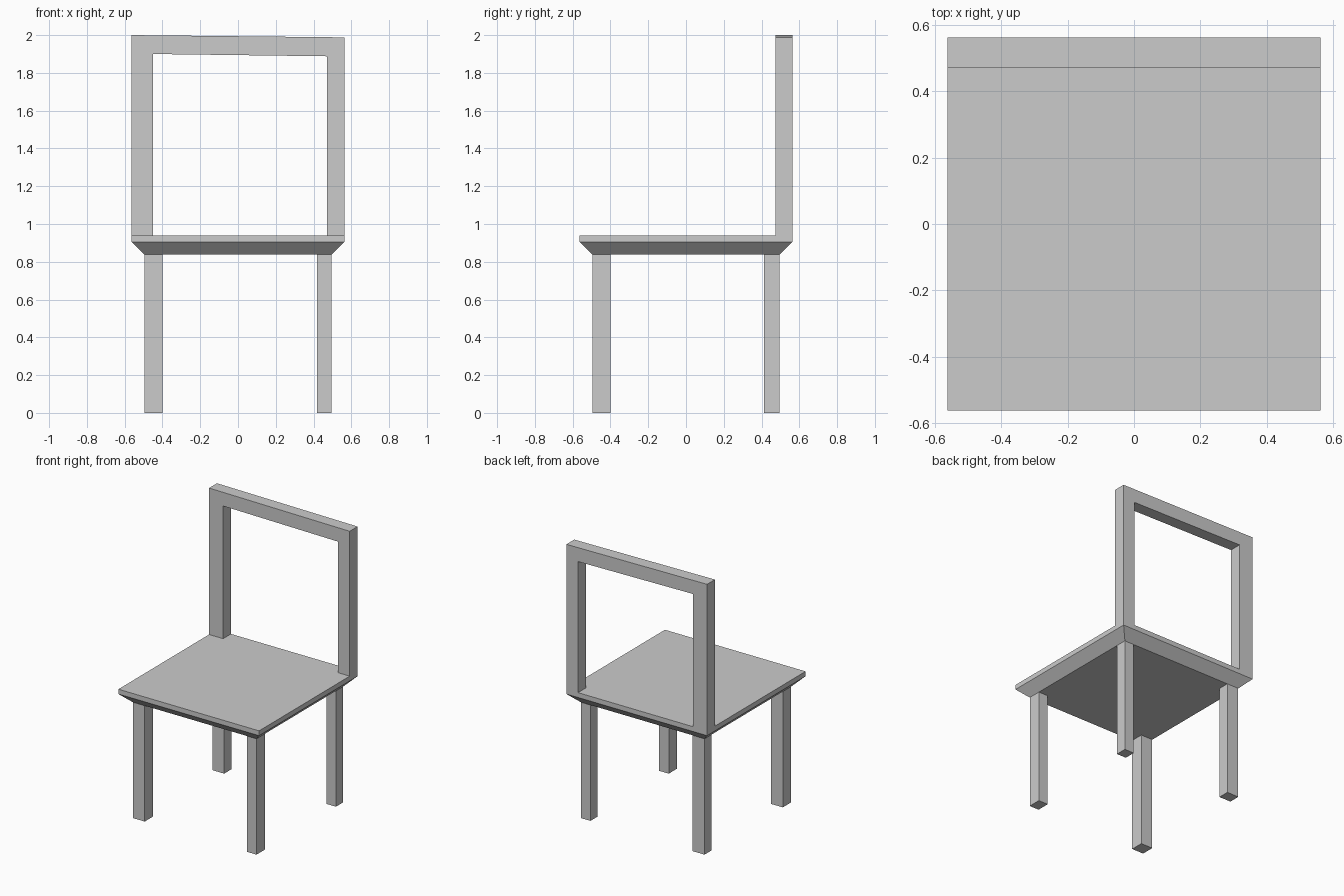
import bpy

if "Cube" in bpy.data.objects:
    bpy.data.objects.remove(bpy.data.objects["Cube"])

HALF = 0.563      # seat half width
FOOT = 0.495      # outer edge of the legs and of the seat underside
SEAT_BOTTOM, SEAT_EDGE, SEAT_TOP = 0.838, 0.905, 0.94


def loft(name, rings):
    """Closed solid through a stack of rings with equal point counts."""
    n = len(rings[0])
    verts = [p for ring in rings for p in ring]
    faces = [tuple(reversed(range(n))), tuple(range(len(verts) - n, len(verts)))]
    for r in range(len(rings) - 1):
        for i in range(n):
            j = (i + 1) % n
            faces.append((r * n + i, r * n + j, (r + 1) * n + j, (r + 1) * n + i))
    mesh = bpy.data.meshes.new(name)
    mesh.from_pydata(verts, [], faces)
    obj = bpy.data.objects.new(name, mesh)
    bpy.context.collection.objects.link(obj)
    return obj


def rect(x0, x1, y0, y1, z):
    return [(x0, y0, z), (x1, y0, z), (x1, y1, z), (x0, y1, z)]


# Seat slab with a chamfered underside
loft("seat", [rect(-h, h, -h, h, z) for h, z in
              ((FOOT, SEAT_BOTTOM), (HALF, SEAT_EDGE), (HALF, SEAT_TOP))])

# Legs: the left and front ones are slightly thicker
for side, x0, x1 in (("left", -FOOT, -0.40), ("right", 0.418, FOOT)):
    for end, y0, y1 in (("front", -FOOT, -0.40), ("back", 0.413, FOOT)):
        loft(f"{end}_{side}_leg",
             [rect(x0, x1, y0, y1, z) for z in (0, SEAT_BOTTOM)])

# Backrest: uneven posts joined by a slightly sloping top rail
profile = [(-HALF, SEAT_TOP), (-0.45, SEAT_TOP), (-0.45, 1.90), (0.47, 1.888),
           (0.47, SEAT_TOP), (HALF, SEAT_TOP), (HALF, 1.988), (-HALF, 2.0)]
loft("backrest_frame", [[(x, y, z) for x, z in profile] for y in (HALF, 0.473)])
